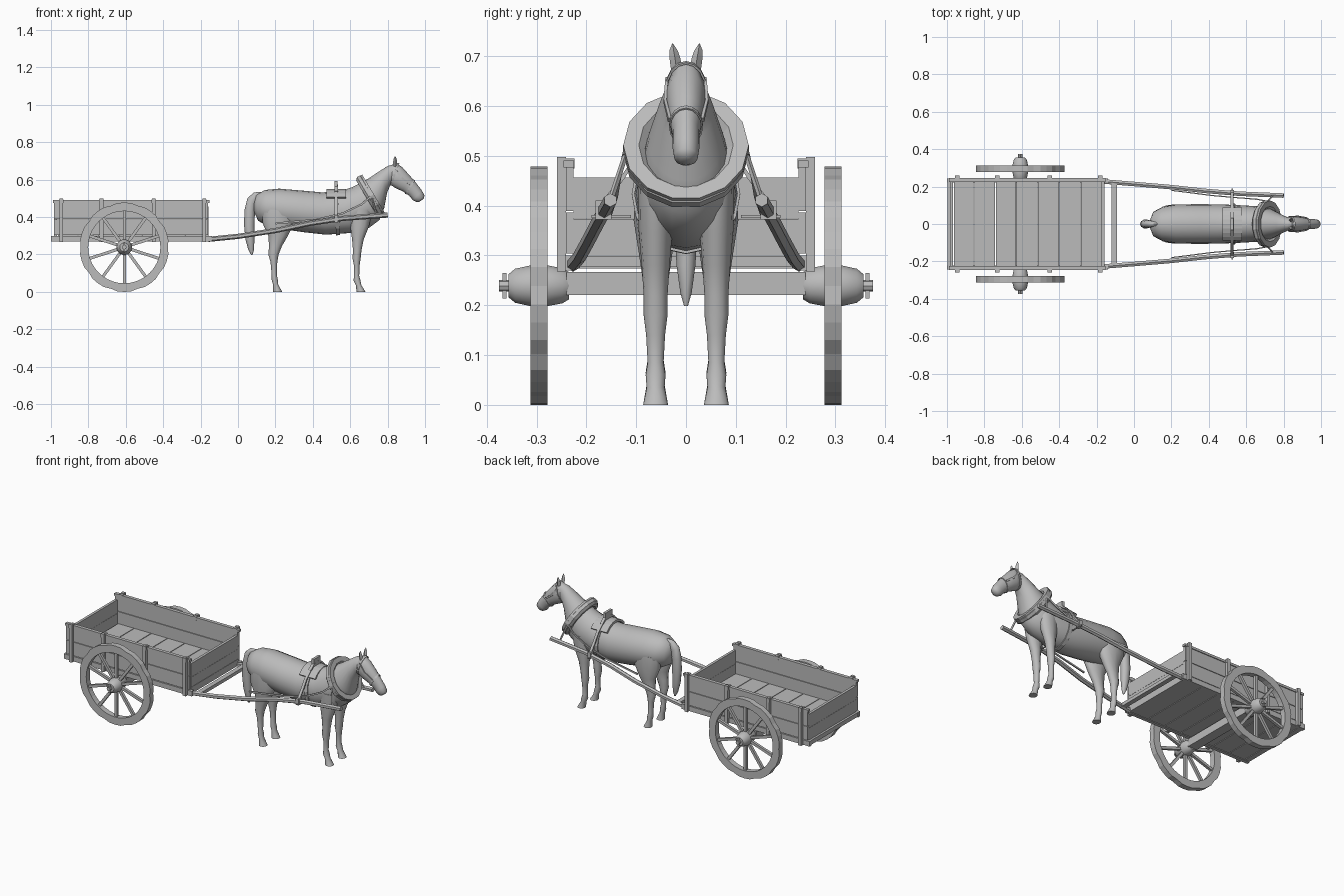
import bpy, bmesh, math
from mathutils import Vector

if "Cube" in bpy.data.objects:
    bpy.data.objects.remove(bpy.data.objects["Cube"])

mat = bpy.data.materials.new("plain grey")
mat.diffuse_color = (0.5, 0.5, 0.5, 1)
mat.use_nodes = True
mat.node_tree.nodes["Principled BSDF"].inputs["Base Color"].default_value = mat.diffuse_color


def finish(name, bm, smooth=False):
    bmesh.ops.recalc_face_normals(bm, faces=bm.faces[:])
    me = bpy.data.meshes.new(name)
    bm.to_mesh(me)
    bm.free()
    me.materials.append(mat)
    ob = bpy.data.objects.new(name, me)
    bpy.context.collection.objects.link(ob)
    if smooth:
        bpy.ops.object.select_all(action='DESELECT')
        ob.select_set(True)
        bpy.context.view_layer.objects.active = ob
        bpy.ops.object.shade_smooth_by_angle(angle=math.radians(50))
    return ob


def skin(name, rings, caps=True, loop=False, smooth=False):
    """Join equal-length rings of points into one surface."""
    bm = bmesh.new()
    vs = [[bm.verts.new(p) for p in r] for r in rings]
    n = len(vs[0])
    pairs = list(zip(vs, vs[1:])) + ([(vs[-1], vs[0])] if loop else [])
    for a, b in pairs:
        for i in range(n):
            j = (i + 1) % n
            bm.faces.new((a[i], a[j], b[j], b[i]))
    if caps and not loop:
        bm.faces.new(vs[0])
        bm.faces.new(vs[-1])
    return finish(name, bm, smooth)


def oval(a, b, w, y=0, n=16, grow=0.0):
    """Oval ring in the plane through side points a and b (x, z), half width w."""
    a, b = Vector((a[0], y, a[1])), Vector((b[0], y, b[1]))
    c, h = (a + b) / 2, (a - b) / 2
    h = h + h.normalized() * grow
    return [c + h * math.cos(t) + Vector((0, (w + grow) * math.sin(t), 0))
            for t in (2 * math.pi * i / n for i in range(n))]


def loft(name, stations, y=0, n=16):
    return skin(name, [oval((s[0], s[1]), (s[2], s[3]), s[4], y, n) for s in stations], smooth=True)


def band(name, a, b, w, width, thick=0.008):
    """Strap closed round an oval."""
    d = Vector((a[0] - b[0], 0, a[1] - b[1])).normalized().cross(Vector((0, 1, 0))) * width / 2
    inner, outer = oval(a, b, w), oval(a, b, w, grow=thick)
    return skin(name, [[p + d for p in inner], [p + d for p in outer],
                       [p - d for p in outer], [p - d for p in inner]], loop=True)


def lathe(name, cx, cz, profile, n, smooth=False):
    """Turn (radius, y) points about an axis along y."""
    rings = [[(cx + r * math.cos(2 * math.pi * i / n), y, cz + r * math.sin(2 * math.pi * i / n))
              for i in range(n)] for r, y in profile]
    return skin(name, rings, smooth=smooth)


def box(name, lo, hi):
    bm = bmesh.new()
    bmesh.ops.create_cube(bm, size=1)
    for v in bm.verts:
        v.co = [(l + h) / 2 + c * (h - l) for l, h, c in zip(lo, hi, v.co)]
    return finish(name, bm)


def sbox(name, s, x0, x1, y0, y1, z0, z1):
    return box(name, (x0, min(s * y0, s * y1), z0), (x1, max(s * y0, s * y1), z1))


def tube(name, pts, w, h=None, n=4, loop=False):
    """Bar with n sides along a path; w is half the sideways size, h half the height."""
    h = h or w
    pts = [Vector(p) for p in pts]
    rings = []
    m = len(pts)
    for i, p in enumerate(pts):
        q0 = pts[(i - 1) % m] if loop or i else p
        q1 = pts[(i + 1) % m] if loop or i < m - 1 else p
        t = (q1 - q0).normalized()
        ref = Vector((0.86, 0, 0.51)) if loop else Vector((0, 0, 1))
        if abs(t.dot(ref)) > 0.97:
            ref = Vector((1, 0, 0))
        side = t.cross(ref).normalized()
        up = side.cross(t)
        k = 1 / math.cos(math.pi / n)
        rings.append([p + (side * w * math.cos(a) + up * h * math.sin(a)) * k
                      for a in (2 * math.pi * (j + 0.5) / n for j in range(n))])
    return skin(name, rings, loop=loop, smooth=n > 8)


# Cart bed: cross planks, end boards, axle and crossbar
cuts = [-1.0, -0.965, -0.855, -0.74, -0.63, -0.515, -0.40, -0.285, -0.155]
for x0, x1 in zip(cuts, cuts[1:]):
    top = .30 if x0 == -1.0 else .313
    box("floor_plank", (x0 + .002, -.228, .274), (x1 - .002, .228, top))
for x in (-0.985, -0.175):
    box("end_board_low", (x, -.226, .29), (x + .016, .226, .373))
    box("end_board_high", (x, -.226, .374), (x + .016, .226, .456))
box("axle_beam", (-.64, -.24, .22), (-.58, .24, .267))
box("shaft_crossbar", (-.12, -.222, .278), (-.092, .222, .298))

WX, WZ = -0.608, 0.239
for s in (-1, 1):
    # Cart sides, rails and posts
    sbox("side_board_low", s, -.985, -.16, .226, .241, .304, .386)
    sbox("side_board_high", s, -.985, -.16, .226, .241, .389, .478)
    sbox("top_rail", s, -.99, -.152, .225, .246, .476, .49)
    sbox("chassis_rail", s, -1.0, -.14, .222, .243, .27, .30)
    for x in (-.945, -.73, -.45, -.18):
        sbox("side_post", s, x - .01, x + .01, .241, .259, .268, .498)
        sbox("post_hook", s, x - .012, x + .012, .224, .259, .474, .494)

    # Wheel: rim with notched tread, spokes, hub, axle tip and pin
    rings = []
    for i in range(40):
        t = 2 * math.pi * i / 40
        r = 0.233 if i % 4 == 0 else 0.239
        rings.append([(WX + q * math.cos(t), s * y, WZ + q * math.sin(t))
                      for q, y in ((.193, .278), (r, .278), (r, .312), (.193, .312))])
    skin("wheel_rim", rings, loop=True)
    for i in range(10):
        t = 2 * math.pi * (i + .5) / 10
        d = Vector((math.cos(t), 0, math.sin(t)))
        c = Vector((WX, s * .295, WZ))
        tube("spoke", [c + d * .03, c + d * .2], .008, .008)
    lathe("hub", WX, WZ, [(.028, s * .235), (.036, s * .248), (.042, s * .278), (.042, s * .312),
                          (.035, s * .343), (.024, s * .356)], 14, smooth=True)
    lathe("axle_tip", WX, WZ, [(.012, s * .34), (.012, s * .375)], 8)
    sbox("linch_pin", s, WX - .005, WX + .005, .36, .368, WZ - .026, WZ + .026)

    # Shafts, traces and shaft straps
    tube("shaft", [(-.16, s * .227, .281), (.0, s * .214, .297), (.2, s * .197, .328),
                   (.38, s * .177, .366), (.56, s * .162, .393), (.80, s * .152, .411)], .012, .012, 6)
    tube("trace", [(.2, s * .180, .366), (.42, s * .152, .386), (.56, s * .14, .42),
                   (.66, s * .132, .468), (.71, s * .122, .51)], .003, .005)
    tube("shaft_strap", [(.525, s * .05, .543), (.525, s * .098, .50), (.525, s * .128, .455),
                         (.525, s * .166, .405)], .008, .004)
    sbox("shaft_loop", s, .515, .535, .150, .182, .372, .410)
    tube("shaft_pin", [(.525, s * .11, .378), (.525, s * .19, .378)], .003)
    tube("hame_chain", [(.715, s * .122, .50), (.74, s * .15, .415)], .004)

    # Legs
    rear = [(.13, .30, .44, .04), (.13, .30, .37, .044), (.162, .267, .30, .033), (.166, .235, .245, .025),
            (.162, .217, .20, .023), (.174, .21, .16, .019), (.18, .208, .09, .016),
            (.18, .213, .065, .02), (.187, .215, .04, .018), (.188, .236, 0, .025)]
    fore = [(.59, .72, .44, .036), (.60, .70, .35, .034), (.61, .672, .28, .028), (.615, .66, .22, .024),
            (.612, .656, .18, .024), (.62, .65, .14, .019), (.62, .648, .085, .016),
            (.618, .655, .06, .02), (.63, .66, .035, .018), (.634, .682, 0, .025)]
    for name, leg in (("hind_leg", rear), ("fore_leg", fore)):
        loft(name, [(f, z, b, z, w) for b, f, z, w in leg], y=s * .061, n=12)

    # Ears and bridle cheek straps
    skin("ear", [[(.84 + dx, s * (y + dy), z) for dx, dy in
                  ((-r, 0), (0, r), (r, 0), (0, -r))]
                 for y, z, r in ((.018, .665, .011), (.022, .695, .011), (.025, .712, .008), (.027, .725, .001))],
         smooth=True)
    tube("cheek_strap", [(.84, s * .038, .655), (.875, s * .042, .61), (.925, s * .033, .572)], .003, .005)

# Horse body with neck, then head and tail
loft("horse_body", [
    (.085, .475, .085, .43, .02), (.098, .52, .108, .38, .065), (.145, .545, .165, .348, .093),
    (.22, .552, .24, .335, .105), (.35, .541, .36, .318, .106), (.45, .532, .47, .306, .105),
    (.55, .538, .60, .315, .10), (.61, .56, .70, .342, .095), (.655, .582, .757, .385, .088),
    (.70, .608, .782, .45, .075), (.76, .648, .797, .53, .055), (.80, .673, .815, .572, .042),
    (.835, .683, .835, .585, .03)], n=20)
loft("horse_head", [
    (.815, .675, .803, .62, .02), (.845, .69, .808, .58, .037), (.88, .665, .84, .556, .041),
    (.92, .62, .88, .538, .035), (.958, .575, .915, .515, .027), (.983, .542, .935, .49, .027),
    (.997, .515, .955, .48, .024), (.993, .498, .97, .482, .012)])
loft("tail", [
    (.125, .535, .13, .49, .014), (.085, .532, .10, .48, .018), (.05, .50, .095, .46, .022),
    (.035, .44, .09, .42, .024), (.032, .36, .088, .35, .024), (.04, .28, .088, .28, .02),
    (.055, .225, .085, .225, .012), (.07, .198, .078, .198, .004)], n=10)

# Collar with its hames, both faceted and leaning back
axis, up = Vector((.86, 0, .51)), Vector((-.51, 0, .86))


def ring(ry, rz, push):
    c = Vector((.708, 0, .510)) + axis * push
    return [c + up * rz * math.cos(t) + Vector((0, ry * math.sin(t), 0))
            for t in (2 * math.pi * (i + .5) / 14 for i in range(14))]


tube("collar", ring(.104, .107, 0), .022, .022, 8, loop=True)
tube("hames", ring(.116, .116, .014), .010, .008, 4, loop=True)

# Bridle bands, girth and saddle
band("noseband", (.942, .596), (.898, .525), .031, .010, .003)
band("browband", (.857, .685), (.818, .573), .039, .010, .004)
band("girth", (.525, .537), (.535, .309), .103, .022, .006)
skin("saddle_pad", [[(x, math.sin(a) * (.104 + g), .425 + math.cos(a) * (.114 + g))
                     for g, sgn in ((-.002, 1), (.012, -1))
                     for a in (sgn * (-.85 + 1.7 * i / 8) for i in range(9))]
                    for x in (.472, .578)])
tube("saddle_strap", [(.525, y, .568 - 9 * y * y) for y in (-.06, -.03, 0, .03, .06)], .009, .005)
box("saddle_ridge", (.517, -.032, .55), (.533, .032, .594))
